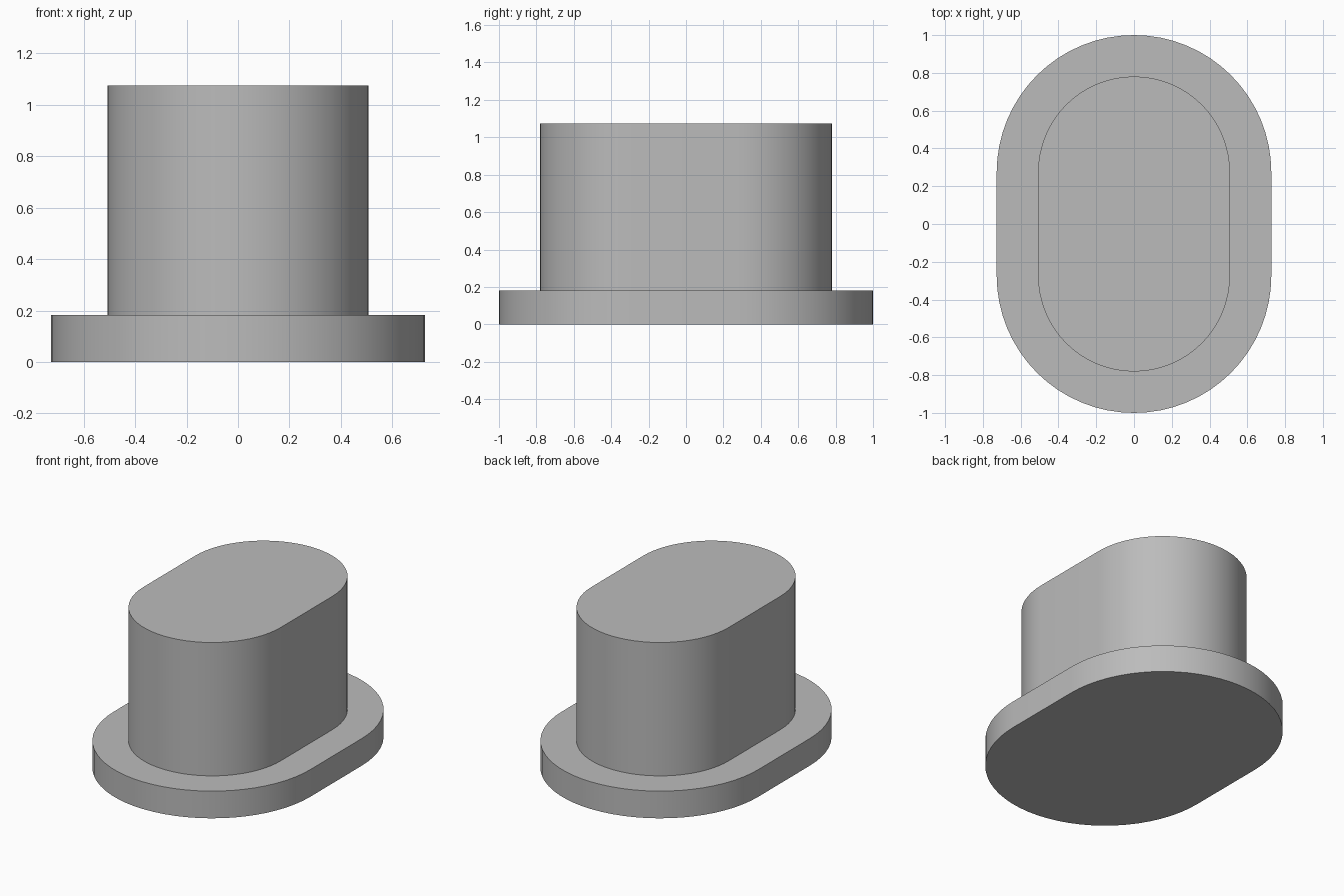
import bpy, bmesh, math

if "Cube" in bpy.data.objects:
    bpy.data.objects.remove(bpy.data.objects["Cube"])

grey = bpy.data.materials.new("plain_grey")
grey.diffuse_color = (0.5, 0.5, 0.5, 1)
grey.use_nodes = True
grey.node_tree.nodes["Principled BSDF"].inputs["Base Color"].default_value = grey.diffuse_color

STRAIGHT = 0.273  # half length of the straight sides


def stadium(name, radius, z0, z1, steps=32):
    """Upright solid with straight sides along y and round ends."""
    bm = bmesh.new()
    ring = []
    for end in (0, 1):
        cy = STRAIGHT if end == 0 else -STRAIGHT
        for i in range(steps + 1):
            a = math.pi * (end + i / steps)
            ring.append(bm.verts.new((radius * math.cos(a), cy + radius * math.sin(a), z0)))
    base = bm.faces.new(ring)
    top = bmesh.ops.extrude_face_region(bm, geom=[base])["geom"]
    bmesh.ops.translate(bm, vec=(0, 0, z1 - z0),
                        verts=[g for g in top if isinstance(g, bmesh.types.BMVert)])
    bmesh.ops.recalc_face_normals(bm, faces=bm.faces)
    mesh = bpy.data.meshes.new(name)
    bm.to_mesh(mesh)
    bm.free()
    mesh.materials.append(grey)
    obj = bpy.data.objects.new(name, mesh)
    bpy.context.collection.objects.link(obj)
    bpy.ops.object.select_all(action='DESELECT')
    obj.select_set(True)
    bpy.context.view_layer.objects.active = obj
    bpy.ops.object.shade_smooth_by_angle(angle=math.radians(30))
    return obj


# Wide flange at the bottom, narrower plug standing on it
flange = stadium("base_flange", 0.727, 0.0, 0.182)
plug = stadium("upper_plug", 0.508, 0.182, 1.075)

# Join the two into one closed solid
union = flange.modifiers.new("join_plug", 'BOOLEAN')
union.operation = 'UNION'
union.solver = 'EXACT'
union.object = plug
bpy.context.view_layer.objects.active = flange
bpy.ops.object.modifier_apply(modifier=union.name)
bpy.data.objects.remove(plug)
flange.name = "flanged_plug"
